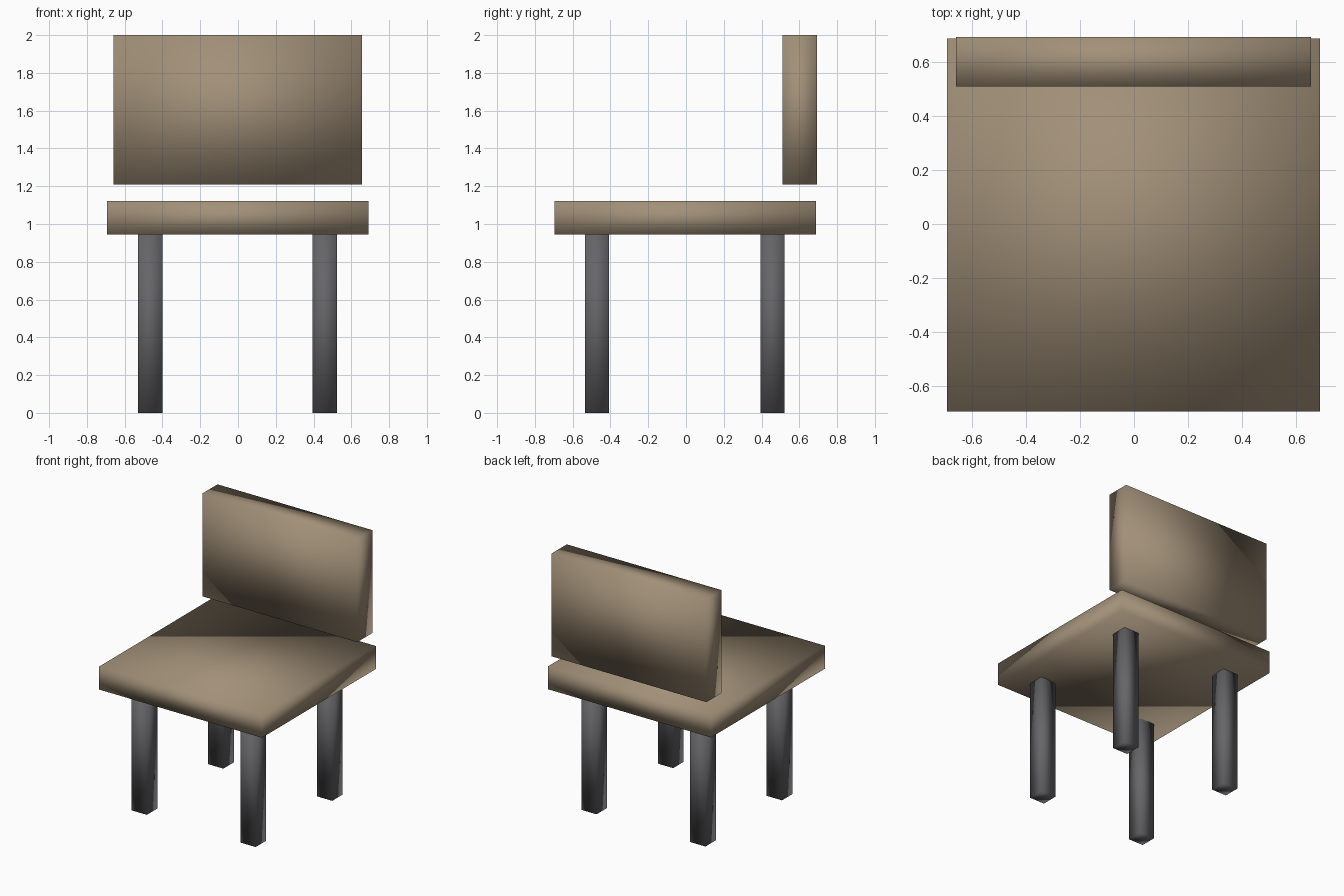
import bpy
import bmesh
from mathutils import Matrix, Vector

if "Cube" in bpy.data.objects:
    bpy.data.objects.remove(bpy.data.objects["Cube"])


def material(name, rgb):
    mat = bpy.data.materials.new(name)
    mat.diffuse_color = (*rgb, 1.0)
    mat.use_nodes = True
    mat.node_tree.nodes["Principled BSDF"].inputs["Base Color"].default_value = mat.diffuse_color
    return mat


def box(name, x, y, z, mat):
    """Smooth-shaded eight-corner box from (min, max) ranges."""
    lo, hi = Vector((x[0], y[0], z[0])), Vector((x[1], y[1], z[1]))
    bm = bmesh.new()
    bmesh.ops.create_cube(bm, size=1.0, matrix=Matrix.Diagonal((*(hi - lo), 1.0)))
    for face in bm.faces:
        face.smooth = True
    mesh = bpy.data.meshes.new(name)
    bm.to_mesh(mesh)
    bm.free()
    mesh.materials.append(mat)
    obj = bpy.data.objects.new(name, mesh)
    obj.location = (lo + hi) / 2
    bpy.context.collection.objects.link(obj)
    return obj


wood = material("tan", (0.36, 0.28, 0.19))
metal = material("dark_grey", (0.13, 0.13, 0.14))

# Seat slab and floating backrest
box("seat", (-0.693, 0.69), (-0.695, 0.687), (0.945, 1.122), wood)
box("backrest", (-0.66, 0.656), (0.51, 0.694), (1.21, 2.0), wood)

# Four square legs
for side, x in (("left", (-0.53, -0.40)), ("right", (0.395, 0.525))):
    for end, y in (("front", (-0.535, -0.408)), ("back", (0.394, 0.521))):
        box(f"{end}_{side}_leg", x, y, (0.0, 0.945), metal)
